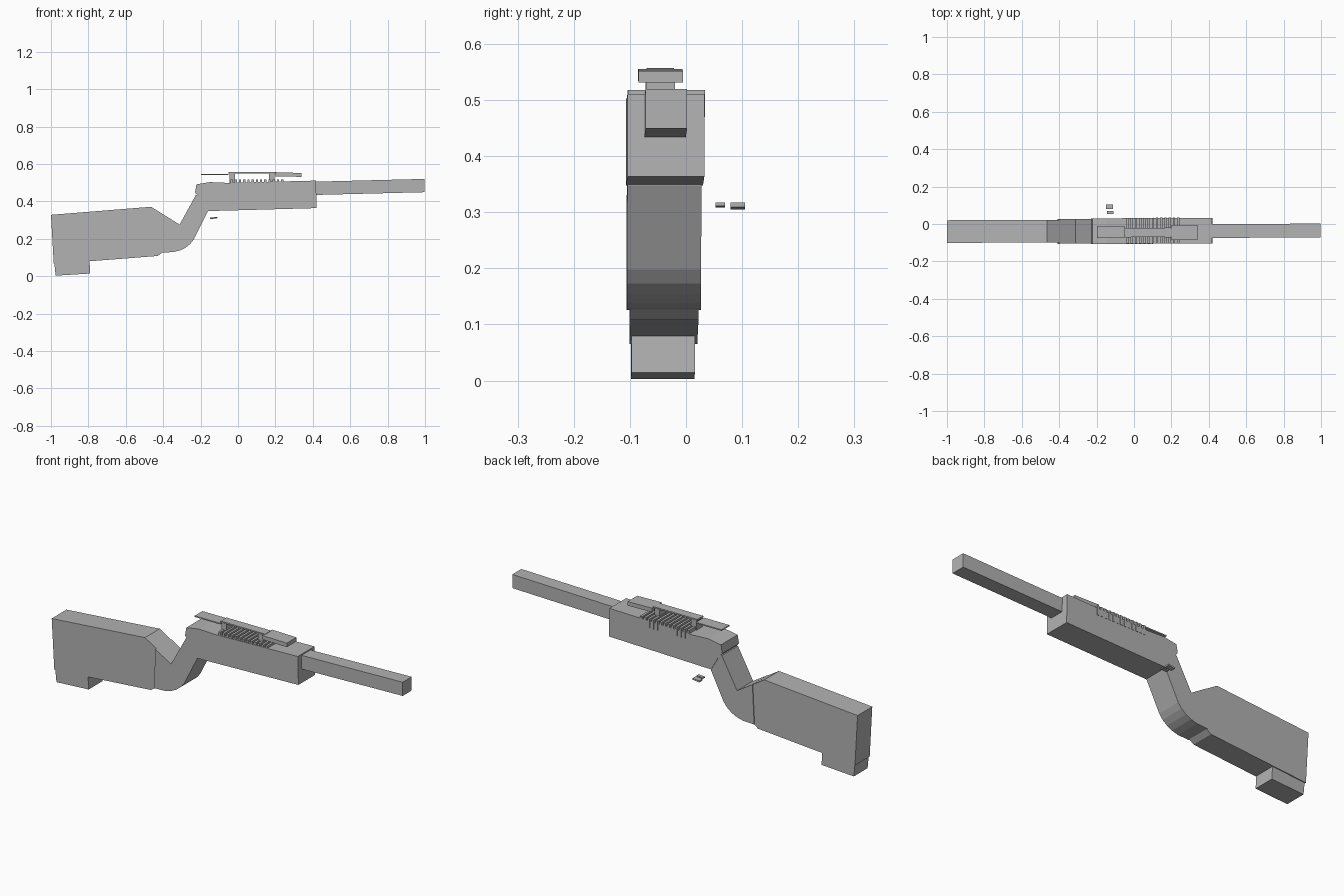
import bpy
import bmesh

cube = bpy.data.objects.get("Cube")
if cube:
    bpy.data.objects.remove(cube, do_unlink=True)

grey = bpy.data.materials.new("plain grey")
grey.use_nodes = True
COLOUR = (0.45, 0.45, 0.45, 1)
grey.diffuse_color = COLOUR
grey.node_tree.nodes["Principled BSDF"].inputs["Base Color"].default_value = COLOUR


def prism(name, profile, y0, y1, yaw=0.004):
    """Extrude an x-z outline from y0 to y1, with a slight yaw along x."""
    bm = bmesh.new()
    front, back = [[bm.verts.new((x, y + yaw * x, z)) for x, z in profile] for y in (y0, y1)]
    bm.faces.new(front)
    bm.faces.new(back)
    n = len(profile)
    for i in range(n):
        j = (i + 1) % n
        bm.faces.new((front[i], front[j], back[j], back[i]))
    bmesh.ops.recalc_face_normals(bm, faces=bm.faces)
    mesh = bpy.data.meshes.new(name)
    bm.to_mesh(mesh)
    bm.free()
    mesh.materials.append(grey)
    obj = bpy.data.objects.new(name, mesh)
    bpy.context.collection.objects.link(obj)
    return obj


def bar(name, x0, x1, z0, z1, y0, y1, rise=0.0):
    """Box whose right end is lifted by rise."""
    return prism(name, [(x0, z0), (x1, z0 + rise), (x1, z1 + rise), (x0, z1)], y0, y1)


# Shoulder stock and its foot
prism("stock", [(-1, 0.328), (-0.985, 0.065), (-0.43, 0.108), (-0.40, 0.13),
                (-0.36, 0.14), (-0.33, 0.287), (-0.465, 0.371)], -0.097, 0.024)
prism("stock_foot", [(-0.985, 0.10), (-0.975, 0.003), (-0.79, 0.014), (-0.795, 0.10)],
      -0.094, 0.019)

# Curved wrist joining stock and receiver
prism("wrist", [(-0.40, 0.331), (-0.41, 0.126), (-0.345, 0.129), (-0.31, 0.138),
                (-0.28, 0.153), (-0.255, 0.173), (-0.235, 0.198), (-0.16, 0.348),
                (-0.15, 0.44), (-0.225, 0.435), (-0.312, 0.276)], -0.104, 0.028)

# Receiver with a sloped rear top, and barrel
prism("receiver", [(-0.205, 0.42), (-0.195, 0.40), (-0.165, 0.348), (0.42, 0.364),
                   (0.417, 0.511), (-0.06, 0.499), (-0.15, 0.503), (-0.222, 0.491),
                   (-0.23, 0.448)], -0.106, 0.031)
bar("barrel", 0.40, 0.997, 0.434, 0.505, -0.076, -0.002, 0.015)

# Ribbed rail
for i in range(13):
    x = -0.04 + i * 0.0225
    bar(f"rail_rib_{i + 1}", x, x + 0.012, 0.47, 0.518, -0.104, 0.033)

# Sight assembly on two posts
for name, x in (("rear_post", -0.045), ("front_post", 0.165)):
    bar(name, x, x + 0.03, 0.495, 0.552, -0.072, -0.02)
bar("sight_bridge", -0.05, 0.205, 0.55, 0.557, -0.07, -0.022)
bar("rear_sight_plate", -0.197, -0.05, 0.541, 0.547, -0.074, -0.01)
bar("front_sight_block", 0.20, 0.34, 0.534, 0.555, -0.086, -0.007, -0.003)

# Loose bolt pieces beside the receiver
bar("inner_bolt_piece", -0.145, -0.11, 0.308, 0.314, 0.053, 0.07, 0.003)
bar("outer_bolt_piece", -0.15, -0.112, 0.305, 0.313, 0.08, 0.106, 0.004)
